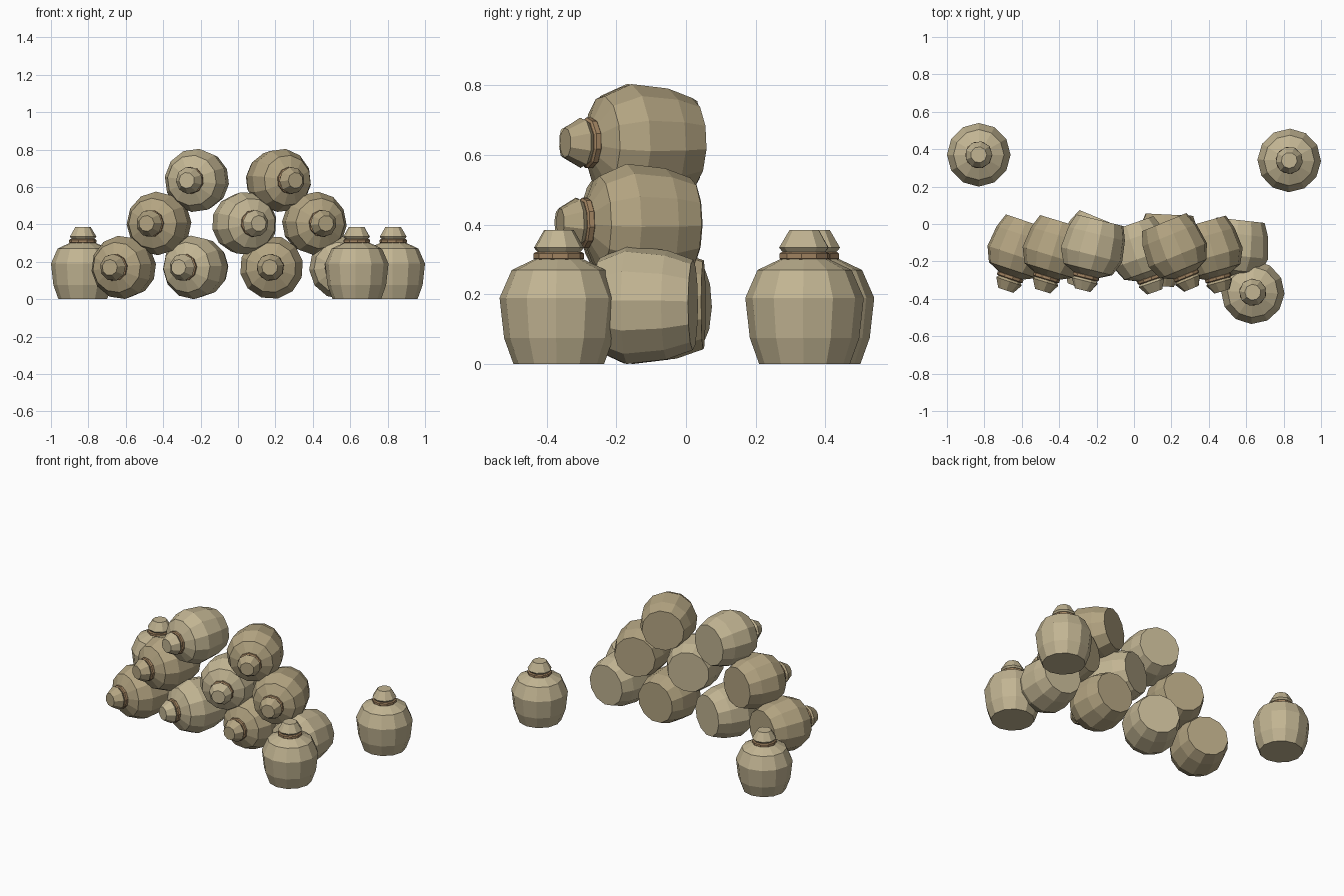
import bpy, bmesh, math, random
from mathutils import Matrix, Vector

if "Cube" in bpy.data.objects:
    bpy.data.objects.remove(bpy.data.objects["Cube"])

random.seed(4)


def material(name, rgb):
    m = bpy.data.materials.new(name)
    m.diffuse_color = (*rgb, 1)
    m.use_nodes = True
    m.node_tree.nodes["Principled BSDF"].inputs["Base Color"].default_value = m.diffuse_color
    return m


LIGHT = material("pale_burlap", (0.54, 0.46, 0.29))
DARK = material("dark_burlap", (0.45, 0.37, 0.22))
CORD = material("cord", (0.36, 0.23, 0.12))

# (radius, height) profiles, base to top
BODY = [(0.13, 0), (0.157, 0.075), (0.17, 0.19), (0.135, 0.27), (0.068, 0.302)]
TIE = [(0.066, 0.298), (0.073, 0.303), (0.073, 0.317), (0.066, 0.322)]
NECK = [(0.058, 0.30), (0.062, 0.321), (0.073, 0.334), (0.043, 0.385)]


def lathe(name, profile, sides, mat, matrix):
    """Closed flat-faced solid of revolution about local z."""
    bm = bmesh.new()
    rings = []
    for r, z in profile:
        rings.append([bm.verts.new((r * math.cos(a), r * math.sin(a), z))
                      for a in (2 * math.pi * i / sides for i in range(sides))])
    for low, high in zip(rings, rings[1:]):
        for i in range(sides):
            j = (i + 1) % sides
            bm.faces.new((low[i], low[j], high[j], high[i]))
    bm.faces.new(rings[0][::-1])
    bm.faces.new(rings[-1])
    mesh = bpy.data.meshes.new(name)
    bm.to_mesh(mesh)
    bm.free()
    mesh.materials.append(mat)
    ob = bpy.data.objects.new(name, mesh)
    ob.matrix_world = matrix
    bpy.context.collection.objects.link(ob)


def sack(name, mat, matrix):
    lathe(name + "_body", BODY, 12, mat, matrix)
    lathe(name + "_tie", TIE, 10, CORD, matrix)
    lathe(name + "_neck", NECK, 9, mat, matrix)


# stacked sacks lying with necks forward: body x, base y, axis z, sideways lean, cloth
PILE = [
    (-0.62, 0.01, 0.17, -0.32, DARK),
    (-0.24, 0.025, 0.17, -0.38, LIGHT),
    (0.18, 0.05, 0.17, -0.05, DARK),
    (0.55, 0.02, 0.17, -0.11, LIGHT),
    (-0.43, 0.01, 0.405, -0.29, DARK),
    (0.043, 0.0, 0.405, 0.33, LIGHT),
    (0.415, 0.01, 0.405, 0.27, DARK),
    (-0.225, 0.02, 0.635, -0.24, LIGHT),
    (0.23, 0.01, 0.635, 0.38, DARK),
]
for i, (x, y, z, lean, mat) in enumerate(PILE):
    m = (Matrix.Translation(Vector((x - 0.18 * lean, y, z)))
         @ Matrix.Rotation(math.asin(lean), 4, 'Z')
         @ Matrix.Rotation(math.pi / 2, 4, 'X')
         @ Matrix.Rotation(random.uniform(0, 0.5), 4, 'Z'))
    sack(f"stacked_sack_{i + 1}", mat, m)

# loose sacks standing upright
for i, (x, y) in enumerate([(-0.83, 0.37), (0.83, 0.34), (0.635, -0.365)]):
    m = Matrix.Translation((x, y, 0)) @ Matrix.Rotation(0.5 * i, 4, 'Z')
    sack(f"standing_sack_{i + 1}", LIGHT, m)
